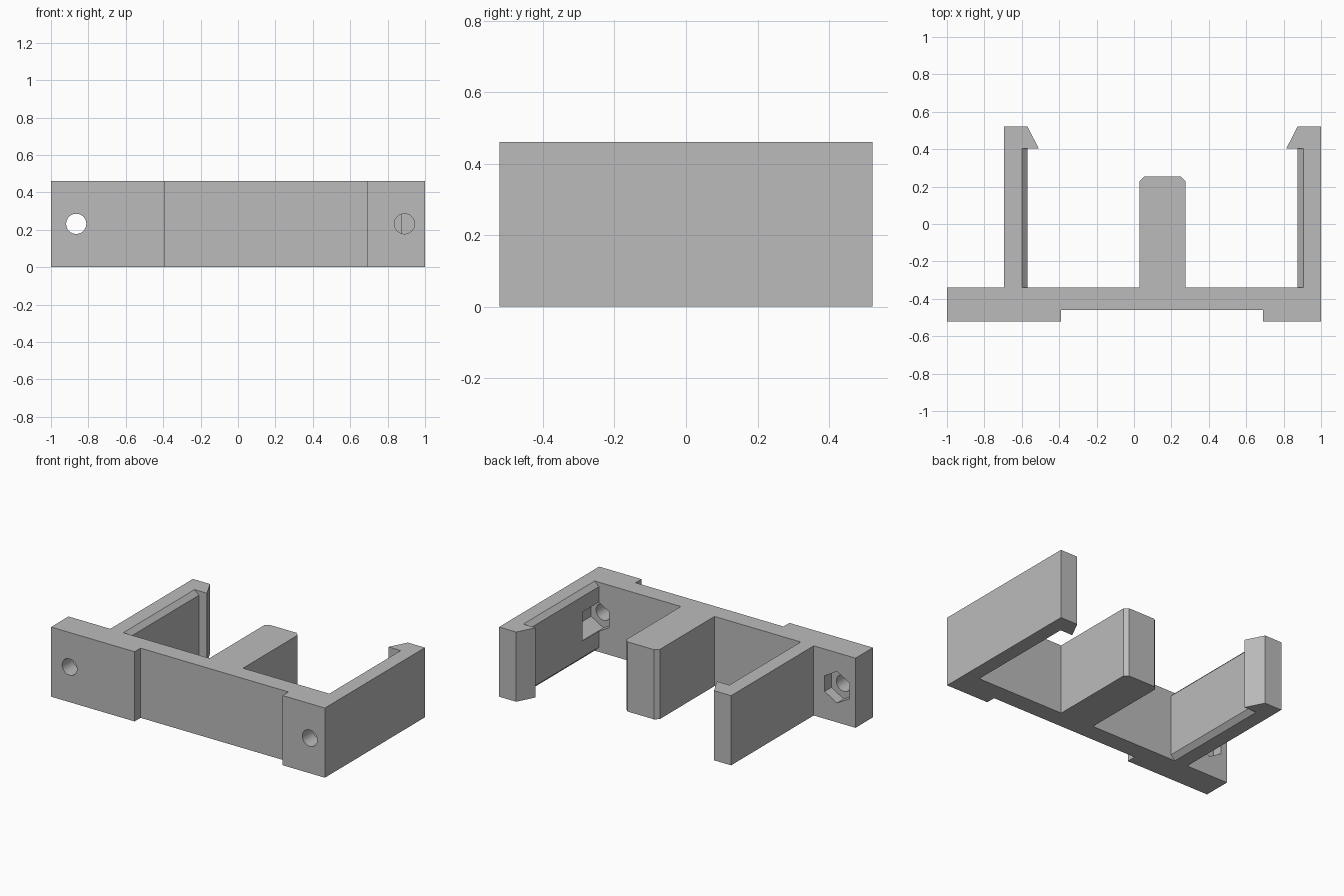
import bpy, bmesh, math

cube = bpy.data.objects.get("Cube")
if cube:
    bpy.data.objects.remove(cube, do_unlink=True)

HEIGHT = 0.46
BACK = -0.34      # rear face of the mounting plate
FRONT = -0.522
TIP = 0.522
HOLE_Z = 0.232

grey = bpy.data.materials.new("plain grey")
grey.use_nodes = True
color = (0.5, 0.5, 0.5, 1)
grey.diffuse_color = color
grey.node_tree.nodes["Principled BSDF"].inputs["Base Color"].default_value = color


def prism(name, points, axis, start, end):
    """Extrude a closed outline along z (points are x, y) or y (points are x, z)."""
    bm = bmesh.new()
    place = (lambda a, b: (a, b, start)) if axis == "z" else (lambda a, b: (a, start, b))
    face = bm.faces.new([bm.verts.new(place(a, b)) for a, b in points])
    moved = bmesh.ops.extrude_face_region(bm, geom=[face])["geom"]
    shift = (0, 0, end - start) if axis == "z" else (0, end - start, 0)
    bmesh.ops.translate(bm, vec=shift, verts=[v for v in moved if isinstance(v, bmesh.types.BMVert)])
    bmesh.ops.recalc_face_normals(bm, faces=bm.faces)
    mesh = bpy.data.meshes.new(name)
    bm.to_mesh(mesh)
    bm.free()
    mesh.materials.append(grey)
    obj = bpy.data.objects.new(name, mesh)
    bpy.context.collection.objects.link(obj)
    return obj


def ring(x, radius, sides, turn=0):
    angles = [turn + math.tau * i / sides for i in range(sides)]
    return [(x + radius * math.cos(a), HOLE_Z + radius * math.sin(a)) for a in angles]


def cut(obj, cutter):
    mod = obj.modifiers.new("cut", "BOOLEAN")
    mod.operation = "DIFFERENCE"
    mod.solver = "EXACT"
    mod.object = cutter
    bpy.context.view_layer.objects.active = obj
    bpy.ops.object.modifier_apply(modifier=mod.name)


# Mounting plate with a shallow recess across the front
plate = prism("mounting_plate", [
    (-1, FRONT), (-0.39, FRONT), (-0.39, -0.46), (0.69, -0.46),
    (0.69, FRONT), (1, FRONT), (1, BACK), (-1, BACK)], "z", 0, HEIGHT)

# Centre post with bevelled rear corners
prism("centre_post", [
    (0.03, BACK), (0.275, BACK), (0.275, 0.23), (0.25, 0.253),
    (0.055, 0.253), (0.03, 0.23)], "z", 0, HEIGHT)


# Clip arms: bevelled inner edges, hooked tips
def clip_arm(side, outer, direction):
    def x(t):
        return outer + direction * t
    arm = prism(side + "_clip_arm", [
        (x(0), 0), (x(0.095), 0), (x(0.125), 0.03), (x(0.125), HEIGHT - 0.03),
        (x(0.095), HEIGHT), (x(0), HEIGHT)], "y", BACK, 0.405)
    prism(side + "_clip_hook", [
        (x(0), 0.405), (x(0.185), 0.405), (x(0.125), TIP), (x(0), TIP)], "z", 0, HEIGHT)
    return arm


clip_arm("right", -0.695, 1)
left_arm = clip_arm("left", 1, -1)

# Screw holes with hexagonal nut pockets behind them
for hole_x, targets in ((-0.865, [plate]), (0.89, [plate, left_arm])):
    hole = prism("hole_cutter", ring(hole_x, 0.054, 32), "y", -0.6, -0.38)
    pocket = prism("pocket_cutter", ring(hole_x, 0.104, 6, math.pi / 6), "y", -0.41, -0.17)
    for cutter in (hole, pocket):
        cutter.hide_render = True
        for target in targets:
            if cutter is pocket or target is plate:
                cut(target, cutter)
        bpy.data.objects.remove(cutter, do_unlink=True)
